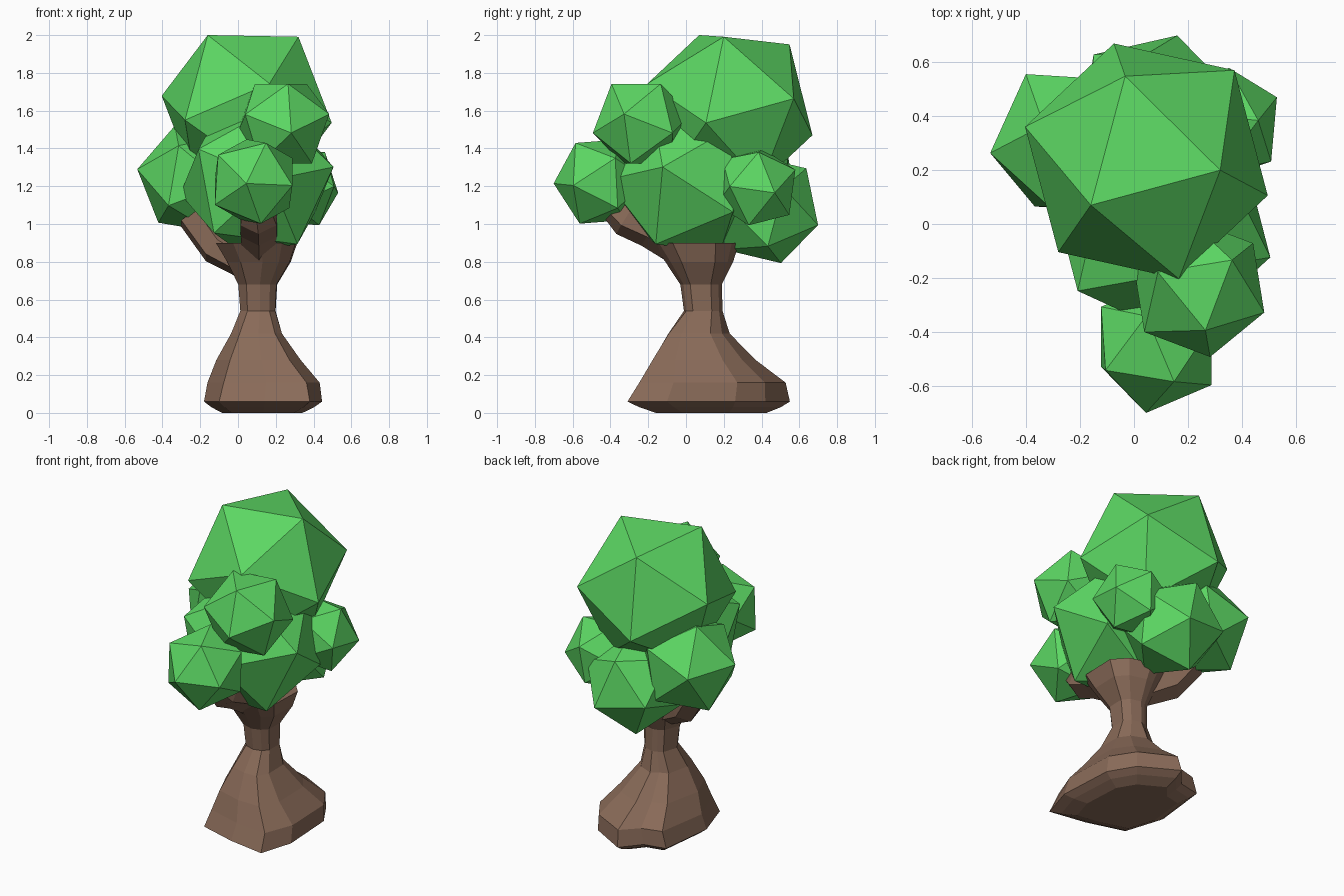
import bpy, bmesh, math
from mathutils import Vector, Matrix

if "Cube" in bpy.data.objects:
    bpy.data.objects.remove(bpy.data.objects["Cube"])


def material(name, color):
    m = bpy.data.materials.new(name)
    m.diffuse_color = (*color, 1)
    m.use_nodes = True
    m.node_tree.nodes["Principled BSDF"].inputs["Base Color"].default_value = m.diffuse_color
    return m


GREEN = material("leaf_green", (0.107, 0.68, 0.125))
BROWN = material("bark_brown", (0.25, 0.145, 0.098))


def finish(bm, name, mat):
    bmesh.ops.recalc_face_normals(bm, faces=bm.faces)
    me = bpy.data.meshes.new(name)
    bm.to_mesh(me)
    bm.free()
    me.materials.append(mat)
    ob = bpy.data.objects.new(name, me)
    bpy.context.collection.objects.link(ob)


def frame(a, b):
    """Rotation whose z axis is a and whose x axis leans towards b."""
    z = a.normalized()
    x = (b - z * b.dot(z)).normalized()
    return Matrix((x, z.cross(x), z)).transposed()


def leaf_clump(name, center, radius, p, q):
    """Icosahedron turned so two neighbouring corners point at p and q."""
    c = Vector(center)
    bm = bmesh.new()
    bmesh.ops.create_icosphere(bm, subdivisions=1, radius=radius)
    bm.verts.ensure_lookup_table()
    a = bm.verts[0]
    b = a.link_edges[0].other_vert(a)
    rot = frame(Vector(p) - c, Vector(q) - c) @ frame(a.co, b.co).transposed()
    for v in bm.verts:
        v.co = rot @ v.co + c
    finish(bm, name, GREEN)


def loft(name, rings):
    """Skin a list of equal-length point rings and cap both ends."""
    bm = bmesh.new()
    loops = [[bm.verts.new(p) for p in r] for r in rings]
    n = len(loops[0])
    for lo, hi in zip(loops, loops[1:]):
        for i in range(n):
            j = (i + 1) % n
            bm.faces.new((lo[i], lo[j], hi[j], hi[i]))
    bm.faces.new(loops[0][::-1])
    bm.faces.new(loops[-1])
    finish(bm, name, BROWN)


def branch(name, path, sides=6):
    rings = []
    for k, (x, y, z, r) in enumerate(path):
        prev, nxt = path[max(k - 1, 0)], path[min(k + 1, len(path) - 1)]
        d = Vector(nxt[:3]) - Vector(prev[:3])
        rot = frame(d, Vector((0, 0, 1)))
        rings.append([Vector((x, y, z)) + rot @ Vector(
            (r * math.cos(math.tau * i / sides), r * math.sin(math.tau * i / sides), 0))
            for i in range(sides)])
    loft(name, rings)


# Foliage clumps
leaf_clump("foliage_top", (0.046, 0.233, 1.607), 0.473, (-0.16, 0.07, 2.0), (0.32, 0.20, 1.99))
leaf_clump("foliage_middle", (0.10, 0.0, 1.23), 0.43, (0.32, -0.164, 0.885), (0.487, -0.11, 1.33))
leaf_clump("foliage_upper_front", (0.24, -0.236, 1.531), 0.265, (0.265, -0.395, 1.743), (0.486, -0.325, 1.577))
leaf_clump("foliage_front", (0.083, -0.452, 1.225), 0.252, (0.045, -0.697, 1.215), (0.148, -0.59, 1.43))
leaf_clump("foliage_left", (-0.234, 0.301, 1.239), 0.306, (-0.535, 0.263, 1.29), (-0.418, 0.37, 1.005))
leaf_clump("foliage_right", (0.325, 0.37, 1.195), 0.23, (0.53, 0.47, 1.165), (0.513, 0.22, 1.2))
leaf_clump("foliage_back", (0.071, 0.418, 1.08), 0.307, (0.16, 0.698, 0.995), (0.056, 0.635, 1.30))

# Trunk: lobed root outline shrinking to a round neck, then flaring
roots = [(0.38, -0.31), (0.445, -0.10), (0.425, 0.26), (0.33, 0.42), (0.10, 0.55),
         (0.0, 0.43), (-0.14, 0.40), (-0.18, 0.05), (-0.10, -0.20), (0.14, -0.27)]
# z, centre x, centre y, outline scale, round radius, roundness
levels = [(0.0, 0.12, 0.12, 0.68, 0.3, 0.0), (0.03, 0.12, 0.11, 0.87, 0.3, 0.0),
          (0.06, 0.12, 0.10, 1.0, 0.3, 0.0), (0.16, 0.13, 0.12, 0.96, 0.31, 0.2),
          (0.28, 0.11, 0.08, 0.70, 0.25, 0.4), (0.42, 0.10, 0.06, 0.45, 0.14, 0.5),
          (0.54, 0.11, 0.09, 0.3, 0.10, 0.9), (0.68, 0.11, 0.08, 0.3, 0.11, 1.0),
          (0.80, 0.12, 0.07, 0.3, 0.18, 1.0), (0.90, 0.11, 0.05, 0.3, 0.23, 1.0)]
rings = []
for z, cx, cy, s, r, t in levels:
    ring = []
    for px, py in roots:
        d = Vector((px - 0.12, py - 0.10, 0))
        ring.append(Vector((cx, cy, z)) + (d * s).lerp(d.normalized() * r, t))
    rings.append(ring)
loft("trunk", rings)

# Branches
branch("left_branch", [(0.09, 0.10, 0.76, 0.08), (-0.11, 0.17, 0.88, 0.10), (-0.23, 0.22, 1.05, 0.10)])
branch("front_branch", [(0.11, 0.06, 0.82, 0.10), (0.11, -0.18, 0.98, 0.11),
                        (0.11, -0.31, 1.04, 0.11), (0.10, -0.40, 1.12, 0.08)])
